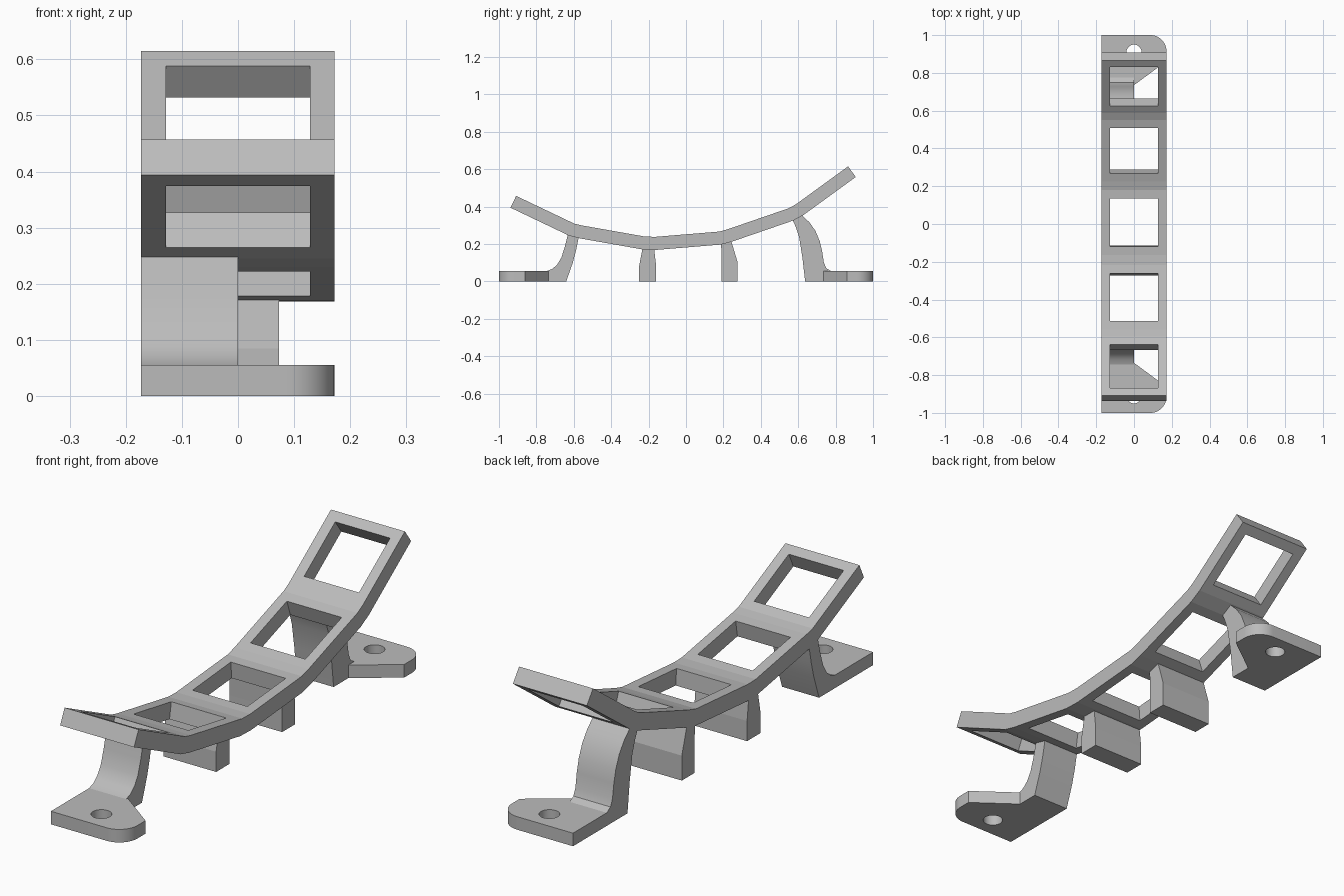
import bpy, bmesh, math
from mathutils import Matrix

if "Cube" in bpy.data.objects:
    bpy.data.objects.remove(bpy.data.objects["Cube"])

grey = bpy.data.materials.new("plain grey")
grey.diffuse_color = (0.5, 0.5, 0.5, 1)
grey.use_nodes = True
grey.node_tree.nodes["Principled BSDF"].inputs["Base Color"].default_value = grey.diffuse_color

X0, X1 = -0.173, 0.172      # width of the rail
THICK = 0.07                # plate thickness
HOLE = 0.256                # square opening
HALF = 0.1725               # half length of one plate


def prism(name, pts, axis, a, b, smooth=False):
    """Extrude a closed outline: (y, z) along x, or (x, y) along z."""
    bm = bmesh.new()
    place = (lambda p, t: (t, p[0], p[1])) if axis == 'x' else (lambda p, t: (p[0], p[1], t))
    lo = [bm.verts.new(place(p, a)) for p in pts]
    hi = [bm.verts.new(place(p, b)) for p in pts]
    bm.faces.new(lo)
    bm.faces.new(hi)
    n = len(pts)
    for i in range(n):
        j = (i + 1) % n
        bm.faces.new((lo[i], lo[j], hi[j], hi[i]))
    bmesh.ops.recalc_face_normals(bm, faces=bm.faces)
    me = bpy.data.meshes.new(name)
    bm.to_mesh(me)
    bm.free()
    me.materials.append(grey)
    ob = bpy.data.objects.new(name, me)
    bpy.context.collection.objects.link(ob)
    if smooth:
        bpy.ops.object.select_all(action='DESELECT')
        ob.select_set(True)
        bpy.context.view_layer.objects.active = ob
        bpy.ops.object.shade_smooth_by_angle(angle=math.radians(25))
    return ob


def cut(ob, cutter):
    """Subtract the cutter, then discard it."""
    cutter.hide_render = True
    mod = ob.modifiers.new("cut", 'BOOLEAN')
    mod.operation = 'DIFFERENCE'
    mod.solver = 'EXACT'
    mod.object = cutter
    bpy.ops.object.select_all(action='DESELECT')
    ob.select_set(True)
    bpy.context.view_layer.objects.active = ob
    bpy.ops.object.modifier_apply(modifier=mod.name)
    bpy.data.objects.remove(cutter)


# Curved rail: five tilted plates (centre y, top z, tilt) joined end to end
plates = [(-0.7525, 0.3825, -25.5), (-0.3875, 0.269, -10), (0.0075, 0.252, 4.7),
          (0.3875, 0.335, 19), (0.727, 0.513, 36)]
top, bottom = [], []
for y, z, deg in plates:
    c, s = math.cos(math.radians(deg)), math.sin(math.radians(deg))
    for e in (-HALF, HALF):
        py, pz = y + e * c, z + e * s
        top.append((py, pz))
        bottom.append((py + THICK * s, pz - THICK * c))
rail = prism("rail", top + bottom[::-1], 'x', X0, X1)

# Square openings, each at right angles to its plate
for y, z, deg in plates:
    h = HOLE / 2
    c, s = math.cos(math.radians(deg)), math.sin(math.radians(deg))
    box = [(-h, -0.1), (h, -0.1), (h, 0.03), (-h, 0.03)]
    cut(rail, prism("opening_cutter",
                    [(y + u * c - v * s, z + u * s + v * c) for u, v in box], 'x', -h, h))

# End legs, curved into the feet
prism("front_leg", [(-0.64, 0), (-0.605, 0.10), (-0.588, 0.165), (-0.574, 0.234), (-0.632, 0.250),
                    (-0.648, 0.185), (-0.667, 0.125), (-0.69, 0.088), (-0.715, 0.066),
                    (-0.745, 0.055), (-0.745, 0)], 'x', X0, 0, True)
prism("back_leg", [(0.637, 0), (0.622, 0.13), (0.605, 0.235), (0.585, 0.295), (0.565, 0.338),
                   (0.617, 0.357), (0.66, 0.315), (0.692, 0.27), (0.715, 0.215), (0.728, 0.16),
                   (0.737, 0.10), (0.75, 0.07), (0.775, 0.055), (0.775, 0)], 'x', X0, 0, True)

# Middle legs
prism("middle_front_leg", [(-0.25, 0), (-0.16, 0), (-0.16, 0.085), (-0.17, 0.172),
                           (-0.232, 0.178), (-0.25, 0.085)], 'x', X0, 0.073)
prism("middle_back_leg", [(0.19, 0), (0.275, 0), (0.275, 0.105), (0.242, 0.215),
                          (0.188, 0.204), (0.19, 0.09)], 'x', X0, 0.073)

# Feet with one rounded corner, a slanted inner edge and a screw hole
for name, sign in (("front_foot", -1), ("back_foot", 1)):
    inner = 0.645
    r = 0.085
    outline = [(X0, inner), (0, inner), (0, 0.735), (X1, 0.862)]
    for i in range(13):
        a = math.radians(90 * i / 12)
        outline.append((X1 - r + r * math.cos(a), 1 - r + r * math.sin(a)))
    outline.append((X0, 1))
    foot = prism(name, [(x, sign * y) for x, y in outline], 'z', 0, 0.055)
    ring = [(0.04 * math.cos(math.tau * i / 32), sign * 0.91 + 0.04 * math.sin(math.tau * i / 32))
            for i in range(32)]
    cut(foot, prism("screw_cutter", ring, 'z', -0.05, 0.1))
    # Keep the foot from showing past the leg on the inner side
    edge = -0.73 if sign < 0 else 0.73
    cut(foot, prism("inner_cutter", [(X0 - 0.1, sign * 0.5), (0.3, sign * 0.5),
                                     (0.3, edge), (X0 - 0.1, edge)], 'z', -0.05, 0.1))
    bpy.ops.object.shade_smooth_by_angle(angle=math.radians(25))
